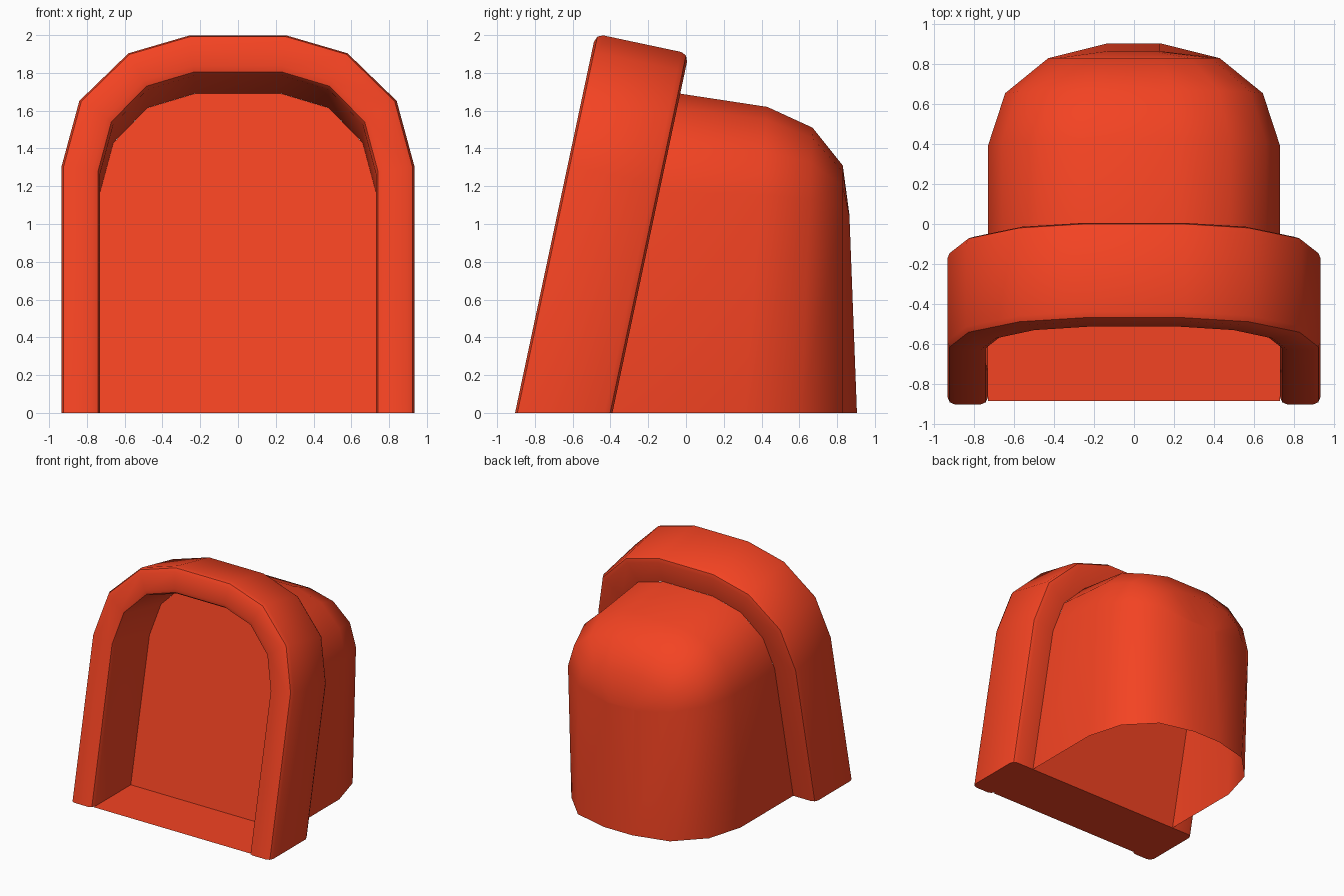
import bpy, bmesh, math

if "Cube" in bpy.data.objects:
    bpy.data.objects.remove(bpy.data.objects["Cube"])

TILT = math.radians(12)
C, S, T = math.cos(TILT), math.sin(TILT), math.tan(TILT)
Y_FRONT, DEPTH = -0.905, 0.504
Y_BACK = Y_FRONT + DEPTH / C

mat = bpy.data.materials.new("red")
mat.diffuse_color = (0.9, 0.056, 0.016, 1)
mat.use_nodes = True
mat.node_tree.nodes["Principled BSDF"].inputs["Base Color"].default_value = mat.diffuse_color


def mirror(half):
    """Complete a half arch (right foot to crown) into a full one."""
    return half + [(-x, z) for x, z in reversed(half)]


def finish(name, bm, angle=40):
    bmesh.ops.recalc_face_normals(bm, faces=bm.faces)
    me = bpy.data.meshes.new(name)
    bm.to_mesh(me)
    bm.free()
    ob = bpy.data.objects.new(name, me)
    bpy.context.collection.objects.link(ob)
    me.materials.append(mat)
    bpy.ops.object.select_all(action='DESELECT')
    ob.select_set(True)
    bpy.context.view_layer.objects.active = ob
    bpy.ops.object.shade_smooth_by_angle(angle=math.radians(angle))
    return ob


def loft(bm, rings, closed=False):
    """Bridge successive open rings of equal length with quads."""
    rows = [[bm.verts.new(p) for p in r] for r in rings]
    pairs = list(zip(rows, rows[1:] + rows[:1])) if closed else list(zip(rows, rows[1:]))
    for a, b in pairs:
        for i in range(len(a) - 1):
            bm.faces.new((a[i], a[i + 1], b[i + 1], b[i]))
    return rows


def tilted(x, z, d):
    """Point at height z on the leaning front plane, pushed back by d."""
    if z == 0:
        return (x, Y_FRONT + d / C, 0)
    return (x, Y_FRONT + T * z + d * C, z - d * S)


# Leaning arch frame: rounded section swept between outer and inner arches
outer = mirror([(0.935, 0), (0.935, 1.31), (0.84, 1.66), (0.58, 1.912), (0.255, 2.007)])
inner = mirror([(0.73, 0), (0.73, 1.275), (0.66, 1.535), (0.48, 1.72), (0.23, 1.795)])
section = [(0, DEPTH - 0.04), (0, 0.04), (0.06, 0.012), (0.2, 0), (0.8, 0),
           (0.94, 0.012), (1, 0.04), (1, DEPTH), (0.2, DEPTH), (0.06, DEPTH - 0.012)]
bm = bmesh.new()
rows = loft(bm, [[tilted(a[0] + (b[0] - a[0]) * f, a[1] + (b[1] - a[1]) * f, d)
                  for a, b in zip(outer, inner)] for f, d in section], closed=True)
for end in (0, -1):
    bm.faces.new([r[end] for r in rows])
finish("arch_frame", bm)

# Domed hood behind the frame, open underneath: arches shrinking to the back
arch = mirror([(0.73, 0), (0.73, 1.17), (0.66, 1.43), (0.48, 1.615), (0.23, 1.69)])
SPRING = 1.03
# foot y, crown y, half width, crown height
steps = [(Y_BACK, Y_BACK + T * 1.69, 0.73, 1.69), (0.31, 0.43, 0.73, 1.62),
         (0.61, 0.67, 0.645, 1.51), (0.83, 0.83, 0.43, 1.31), (0.905, 0.865, 0.13, 1.05)]
rings = []
for y0, y1, w, h in steps:
    ring = []
    for x, z in arch:
        if z:
            z = SPRING + (z - SPRING) * (h - SPRING) / (1.69 - SPRING)
        ring.append((x * w / 0.73, y0 + (y1 - y0) * z / h, z))
    rings.append(ring)
bm = bmesh.new()
rows = loft(bm, rings)
bm.faces.new(rows[-1])
finish("domed_hood", bm)

# Flat panel closing the back of the recess
bm = bmesh.new()
bm.faces.new([bm.verts.new(p) for p in rings[0]])
finish("recess_panel", bm)

# Thin floor between the frame legs
bm = bmesh.new()
bm.faces.new([bm.verts.new((x, y, 0)) for x, y in
              ((-0.73, -0.885), (0.73, -0.885), (0.73, Y_BACK), (-0.73, Y_BACK))])
finish("recess_floor", bm)
